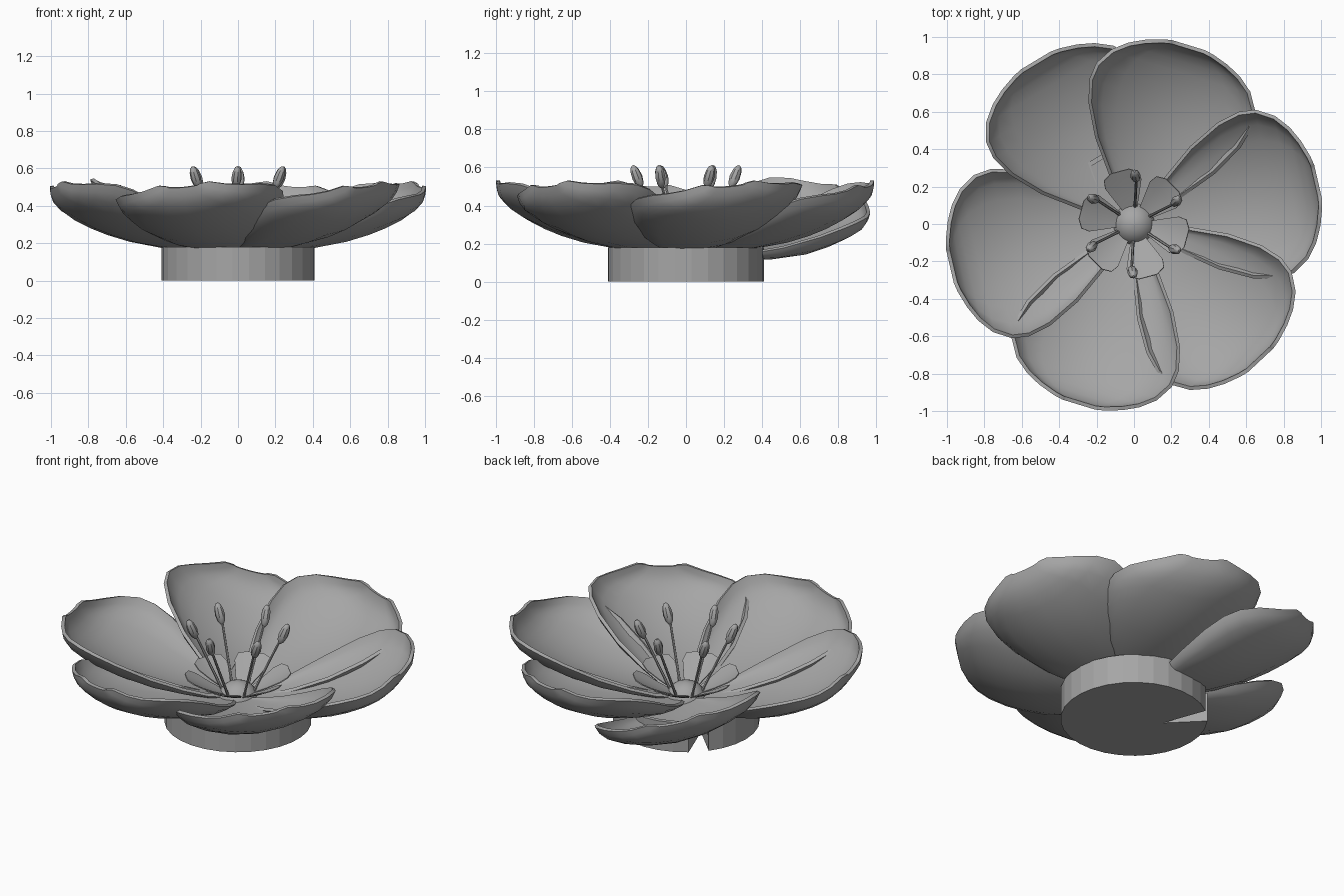
import bpy, bmesh, math
from mathutils import Vector, Matrix

if "Cube" in bpy.data.objects:
    bpy.data.objects.remove(bpy.data.objects["Cube"])

grey = bpy.data.materials.new("soft grey")
grey.diffuse_color = (0.38, 0.38, 0.38, 1)
grey.use_nodes = True
grey.node_tree.nodes["Principled BSDF"].inputs["Base Color"].default_value = grey.diffuse_color


def finish(name, verts, faces, angle=40, thickness=0):
    me = bpy.data.meshes.new(name)
    me.from_pydata(verts, [], faces)
    bm = bmesh.new()
    bm.from_mesh(me)
    bmesh.ops.recalc_face_normals(bm, faces=bm.faces)
    bm.to_mesh(me)
    bm.free()
    me.materials.append(grey)
    ob = bpy.data.objects.new(name, me)
    bpy.context.collection.objects.link(ob)
    for o in bpy.context.selected_objects:
        o.select_set(False)
    ob.select_set(True)
    bpy.context.view_layer.objects.active = ob
    if thickness:
        mod = ob.modifiers.new("thickness", "SOLIDIFY")
        mod.thickness = thickness
        mod.offset = 0
        bpy.ops.object.modifier_apply(modifier=mod.name)
    bpy.ops.object.shade_smooth_by_angle(angle=math.radians(angle))
    return ob


def grid_faces(rows, cols):
    return [(r * cols + c, r * cols + c + 1, (r + 1) * cols + c + 1, (r + 1) * cols + c)
            for r in range(rows - 1) for c in range(cols - 1)]


# Large cupped petals: (distance out, half width, height) along the centre line
PETAL = [(0.06, 0.05, 0.155), (0.13, 0.13, 0.16), (0.24, 0.215, 0.17), (0.39, 0.33, 0.185),
         (0.56, 0.42, 0.215), (0.68, 0.45, 0.25), (0.77, 0.44, 0.285), (0.86, 0.385, 0.33),
         (0.92, 0.31, 0.37), (0.96, 0.23, 0.41), (0.99, 0.14, 0.455), (1.0, 0.09, 0.50)]
ACROSS = (-1, -0.95, -0.85, -0.65, -0.35, 0, 0.35, 0.65, 0.85, 0.95, 1)


def petal(name, degrees, roll, drop, size):
    verts = []
    turn = Matrix.Rotation(math.radians(degrees), 3, 'Z')
    for u, hw, z in PETAL:
        lift = 0.05 * min(1, u / 0.5, (0.505 - z) / 0.05)    # steep lip along the sides
        for s in ACROSS:
            v = hw * s
            h = z + 0.72 * v * v + roll * v + lift * s ** 16 - drop * min(1, u / 0.5)
            verts.append(turn @ Vector((u * size, v * size, h)))
    finish(name, verts, grid_faces(len(PETAL), len(ACROSS)), 40, 0.02)


SIZE = (1.0, 0.99, 1.01, 1.0, 1.0, 0.985)
for k in range(6):
    if k == 2:   # the loose petal tucks under its neighbour
        petal("petal_3", 121, 0.26, 0.045, SIZE[k])
    else:
        petal(f"petal_{k + 1}", 13 + 60 * k, 0.085, 0, SIZE[k])

# Small inner petals standing round the centre
INNER = [(0.07, 0.035, 0.18), (0.15, 0.07, 0.215), (0.22, 0.1, 0.25), (0.265, 0.095, 0.275), (0.292, 0.05, 0.29)]
for k in range(6):
    turn = Matrix.Rotation(math.radians(-15 + 60 * k), 3, 'Z')
    verts = [turn @ Vector((u, hw * s, z + 1.5 * (hw * s) ** 2))
             for u, hw, z in INNER for s in (-1, -0.5, 0, 0.5, 1)]
    finish(f"inner_petal_{k + 1}", verts, grid_faces(len(INNER), 5), 40, 0.006)


# Lathe along an axis, used for the stamens and the centre ball
def spindle(name, start, end, profile, sides):
    start, end = Vector(start), Vector(end)
    rot = (end - start).to_track_quat('Z', 'Y')
    length = (end - start).length
    verts = [start + rot @ Vector((r * math.cos(a), r * math.sin(a), t * length))
             for t, r in profile
             for a in [2 * math.pi * i / sides for i in range(sides)]]
    faces = [(j * sides + i, j * sides + (i + 1) % sides,
              (j + 1) * sides + (i + 1) % sides, (j + 1) * sides + i)
             for j in range(len(profile) - 1) for i in range(sides)]
    n = len(verts)
    faces += [tuple(range(sides)), tuple(range(n - sides, n))]
    finish(name, verts, faces)


for k in range(6):
    a = math.radians(27 + 60 * k)
    c, s = math.cos(a), math.sin(a)

    def at(r, z, side=0):
        return (r * c - side * s, r * s + side * c, z)
    spindle(f"filament_{k + 1}", at(0.08, 0.17), at(0.24, 0.52), [(0, 0.008), (1, 0.007)], 6)
    spindle(f"anther_{k + 1}", at(0.235, 0.495), at(0.28, 0.61, 0.012),
            [(0, 0.008), (0.15, 0.021), (0.45, 0.028), (0.75, 0.024), (0.93, 0.015), (1, 0.005)], 8)

ball = [(0.5 - 0.5 * math.cos(math.pi * i / 12), max(0.001, 0.118 * math.sin(math.pi * i / 12)))
        for i in range(13)]
spindle("centre_ball", (0, 0, 0.01), (0, 0, 0.246), ball, 24)

# Round base with a wedge notch and a dished top
ring = [(0.41 * math.cos(a), 0.41 * math.sin(a))
        for a in [math.radians(143 + 344 * i / 28) for i in range(29)]]
notch = math.radians(155)
ring.append((0.167 * math.cos(notch), 0.167 * math.sin(notch)))
n = len(ring)
verts = [(x * f, y * f, z) for f, z in ((1, 0), (1, 0.18), (0.94, 0.18), (0.94, 0.09)) for x, y in ring]
faces = [(j * n + i, j * n + (i + 1) % n, (j + 1) * n + (i + 1) % n, (j + 1) * n + i)
         for j in range(3) for i in range(n)]
faces += [tuple(range(n)), tuple(range(3 * n, 4 * n))]
finish("base", verts, faces, 5)
